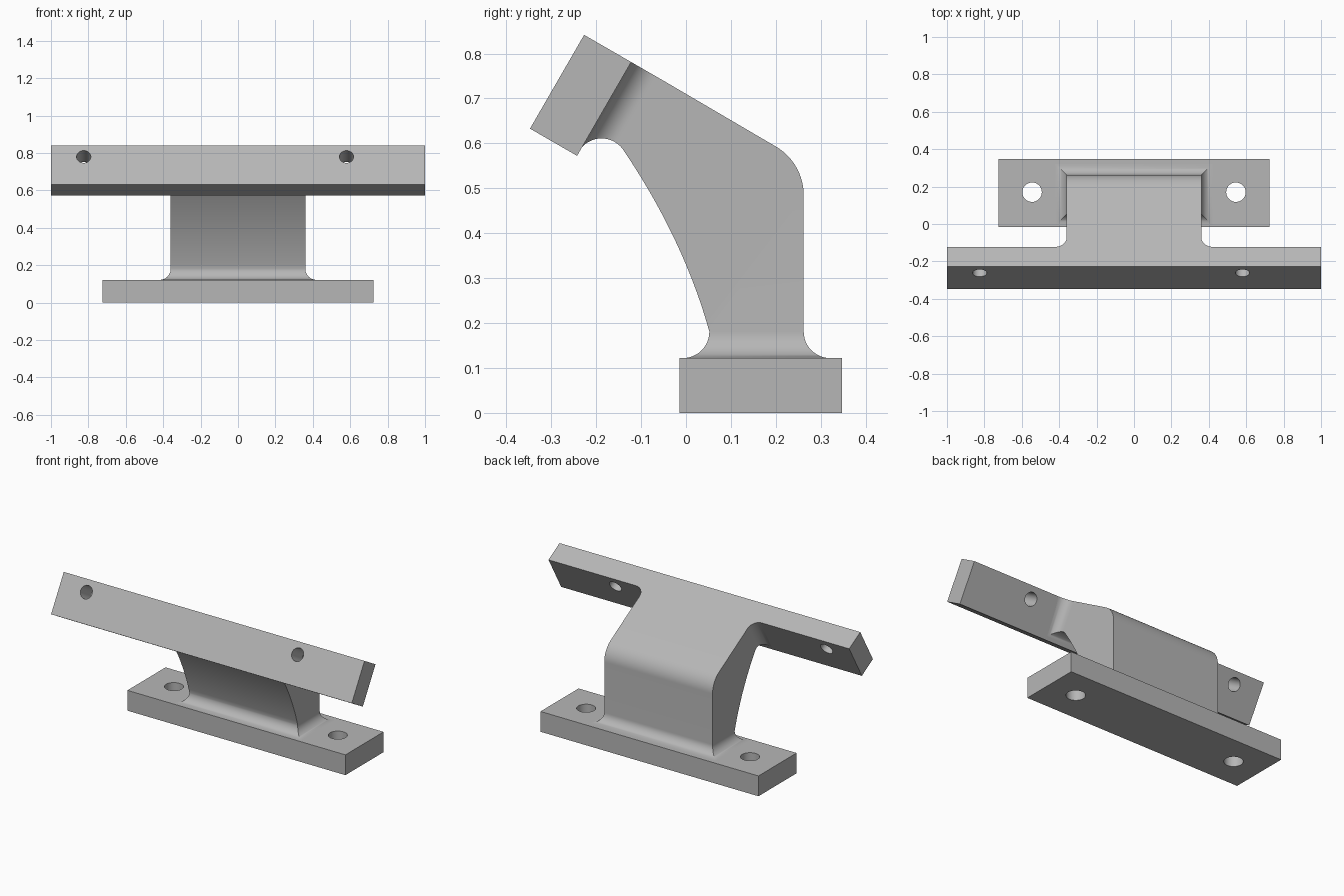
import bpy, bmesh, math
from mathutils import Vector, Matrix

if "Cube" in bpy.data.objects:
    bpy.data.objects.remove(bpy.data.objects["Cube"])

grey = bpy.data.materials.new("plain grey")
grey.use_nodes = True
grey.diffuse_color = (0.47, 0.47, 0.47, 1)
grey.node_tree.nodes["Principled BSDF"].inputs["Base Color"].default_value = grey.diffuse_color


def loft(name, rings):
    """Skin a closed solid over four-cornered rings."""
    bm = bmesh.new()
    loops = [[bm.verts.new(p) for p in ring] for ring in rings]
    for a, b in zip(loops, loops[1:]):
        for i in range(4):
            j = (i + 1) % 4
            bm.faces.new((a[i], a[j], b[j], b[i]))
    bm.faces.new(loops[0])
    bm.faces.new(loops[-1])
    bmesh.ops.recalc_face_normals(bm, faces=bm.faces)
    mesh = bpy.data.meshes.new(name)
    bm.to_mesh(mesh)
    bm.free()
    obj = bpy.data.objects.new(name, mesh)
    bpy.context.collection.objects.link(obj)
    mesh.materials.append(grey)
    return obj


def bar(name, half_x, corners):
    """Straight bar along x with a four-cornered y-z section."""
    return loft(name, [[(x, y, z) for y, z in corners] for x in (-half_x, half_x)])


def activate(obj):
    bpy.ops.object.select_all(action='DESELECT')
    obj.select_set(True)
    bpy.context.view_layer.objects.active = obj


def drill(obj, centre, axis, radius):
    """Cut a round through hole."""
    rot = Vector(axis).to_track_quat('Z', 'Y').to_matrix().to_4x4()
    bpy.ops.mesh.primitive_cylinder_add(vertices=48, radius=radius, depth=0.5)
    cutter = bpy.context.object
    cutter.name = "hole_cutter"
    cutter.hide_render = True
    cutter.data.materials.append(grey)
    cutter.matrix_world = Matrix.Translation(centre) @ rot
    activate(obj)
    mod = obj.modifiers.new("hole", 'BOOLEAN')
    mod.operation = 'DIFFERENCE'
    mod.solver = 'EXACT'
    mod.object = cutter
    bpy.ops.object.modifier_apply(modifier=mod.name)
    bpy.data.objects.remove(cutter)


# Base plate with two bolt holes
base_top = 0.122
base = bar("base_plate", 0.725, [(-0.015, 0), (0.347, 0), (0.347, base_top), (-0.015, base_top)])
for side in (-1, 1):
    drill(base, (side * 0.545, 0.17, 0.06), (0, 0, 1), 0.052)

# Tilted mounting plate with two holes square to its face
away = Vector((math.cos(math.radians(30)), -0.5))   # y-z direction out of its back
up = Vector((0.5, math.cos(math.radians(30))))      # y-z direction up its back
back_top = Vector((-0.122, 0.781))
back_low = back_top - up * 0.241
thick = away * 0.121
plate = bar("mounting_plate", 1.0, [back_top, back_low, back_low - thick, back_top - thick])
for x in (-0.825, 0.58):
    drill(plate, (x, -0.262, 0.78), (0, away.x, away.y), 0.038)

# Arm: rows of (half width, front point, back point), swept from base to plate
half, r = 0.36, 0.059
front_y, back_y = 0.052, 0.262
rows = []

# Flared foot
for i in range(13):
    t = math.pi / 2 * (1 - i / 12)
    d, z = r * (1 - math.cos(t)), base_top + r * (1 - math.sin(t))
    rows.append((half + d, Vector((front_y - d, z)), Vector((back_y + d, z))))

# Flared head: an arc under the arm, flush on top, widening near the plate
head = []
arc_centre = Vector((-0.188, 0.552))
for i in range(17):
    t = math.radians(-30 + 7.5 * i)
    w = half + (r * (1 - math.cos(t)) if t > 0 else 0)
    under = arc_centre + r * (up * math.cos(t) - away * math.sin(t))
    head.append((w, under, back_top + away * r * (1 - math.sin(t))))

# Bent middle: curved front, rounded bend at the back
start, end, pull = rows[-1][1], head[0][1], Vector((-0.005, 0.385))
bend, steps = 0.125, 16
for i in range(steps + 1):
    a = math.radians(60 * i / steps)
    t = (i + 1) / (steps + 2)
    front = start * (1 - t) ** 2 + pull * 2 * t * (1 - t) + end * t ** 2
    back = Vector((back_y - bend + bend * math.cos(a), 0.485 + bend * math.sin(a)))
    rows.append((half, front, back))
rows += head

arm = loft("arm", [[(-w, *f), (w, *f), (w, *b), (-w, *b)] for w, f, b in rows])

# Smooth curves, crisp edges
for obj in (base, plate, arm):
    activate(obj)
    bpy.ops.object.shade_smooth_by_angle(angle=math.radians(30))
